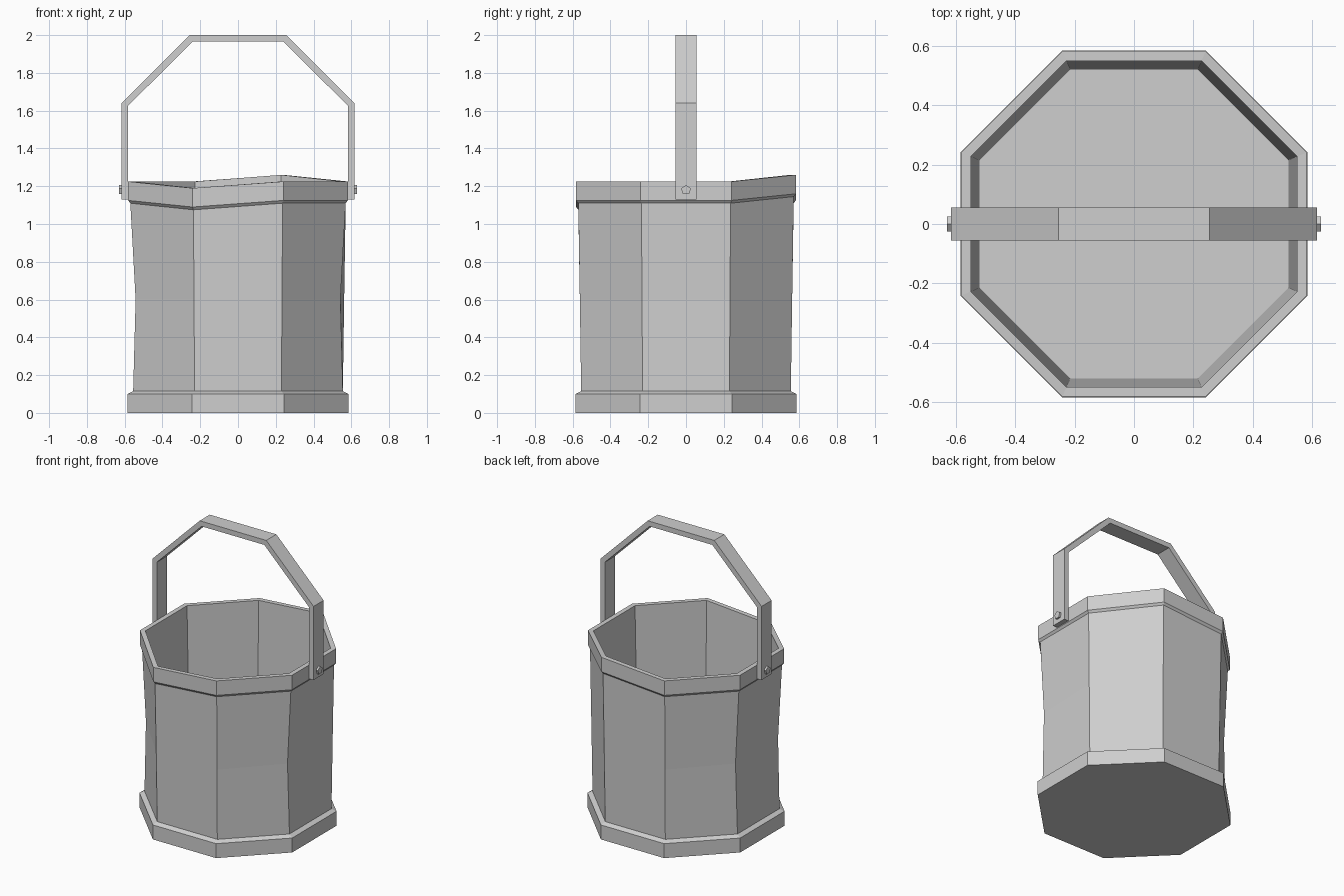
import bpy, bmesh
from math import radians, cos, sin
from mathutils import Matrix

cube = bpy.data.objects.get("Cube")
if cube:
    bpy.data.objects.remove(cube, do_unlink=True)

grey = bpy.data.materials.new("plain grey")
grey.use_nodes = True
colour = (0.62, 0.62, 0.62, 1)
grey.diffuse_color = colour
grey.node_tree.nodes["Principled BSDF"].inputs["Base Color"].default_value = colour


def finish(bm, name):
    bmesh.ops.recalc_face_normals(bm, faces=bm.faces)
    mesh = bpy.data.meshes.new(name)
    bm.to_mesh(mesh)
    bm.free()
    mesh.materials.append(grey)
    obj = bpy.data.objects.new(name, mesh)
    bpy.context.collection.objects.link(obj)
    return obj


# Bucket: an eight-sided profile from the underside, over the rim, to the floor
SIDES = 8
profile = [  # distance to the flat side, height, kind of ring
    (0.585, 0.0, "base"), (0.585, 0.10, "base"), (0.555, 0.115, "base"),
    (0.562, 0.60, "waist"),
    (0.57, 1.11, "rim"), (0.582, 1.125, "rim"), (0.582, 1.225, "rim"),
    (0.55, 1.225, "rim"), (0.52, 0.09, "base"),
]
rim_shift = {1: 0.035, 5: -0.035}      # one high and one low corner
waist_pull = {3: 0.02, 4: 0.02, 7: -0.02}  # slightly dented staves

bm = bmesh.new()
rings = []
for apothem, height, kind in profile:
    ring = []
    radius = apothem / cos(radians(22.5))
    for k in range(SIDES):
        a = radians(22.5 + 45 * k)
        x, y, z = radius * cos(a), radius * sin(a), height
        if kind == "rim":
            z += rim_shift.get(k, 0)
        elif kind == "waist":
            x += waist_pull.get(k, 0)
        ring.append(bm.verts.new((x, y, z)))
    rings.append(ring)
for low, high in zip(rings, rings[1:]):
    for k in range(SIDES):
        n = (k + 1) % SIDES
        bm.faces.new((low[k], low[n], high[n], high[k]))
bm.faces.new(rings[0])
bm.faces.new(rings[-1])
finish(bm, "bucket")

# Handle: a flat angular strap, outer and inner outline joined
half_width = 0.055
outer = [(0.617, 1.13), (0.617, 1.64), (0.255, 2.0)]
inner = [(0.583, 1.13), (0.583, 1.625), (0.24, 1.965)]


def arch(points):
    return points + [(-x, z) for x, z in reversed(points)]


bm = bmesh.new()
sections = []
for (ox, oz), (ix, iz) in zip(arch(outer), arch(inner)):
    corners = [(ox, -half_width, oz), (ox, half_width, oz),
               (ix, half_width, iz), (ix, -half_width, iz)]
    sections.append([bm.verts.new(c) for c in corners])
for s, t in zip(sections, sections[1:]):
    for k in range(4):
        n = (k + 1) % 4
        bm.faces.new((s[k], s[n], t[n], t[k]))
bm.faces.new(sections[0])
bm.faces.new(sections[-1])
finish(bm, "handle")

# Pivot pins: five-sided studs at the handle ends
for side, name in ((1, "left_pin"), (-1, "right_pin")):
    bm = bmesh.new()
    place = (Matrix.Translation((side * 0.607, 0, 1.18))
             @ Matrix.Rotation(radians(90), 4, "Y")
             @ Matrix.Rotation(radians(180), 4, "Z"))
    bmesh.ops.create_cone(bm, cap_ends=True, segments=5, radius1=0.027,
                          radius2=0.027, depth=0.046)
    # Turn one corner of the pentagon to point straight up
    bm.verts.ensure_lookup_table()
    bmesh.ops.transform(bm, matrix=place, verts=bm.verts)
    top = max(bm.verts, key=lambda v: v.co.z).co.copy()
    turn = Matrix.Rotation(0, 4, "X")
    for step in range(20):
        test = Matrix.Rotation(radians(18 * step), 4, "X")
        offset = test @ (top - place.translation)
        if offset.z > 0.0269:
            turn = test
    pivot = Matrix.Translation(place.translation)
    bmesh.ops.transform(bm, matrix=pivot @ turn @ pivot.inverted(), verts=bm.verts)
    finish(bm, name)
